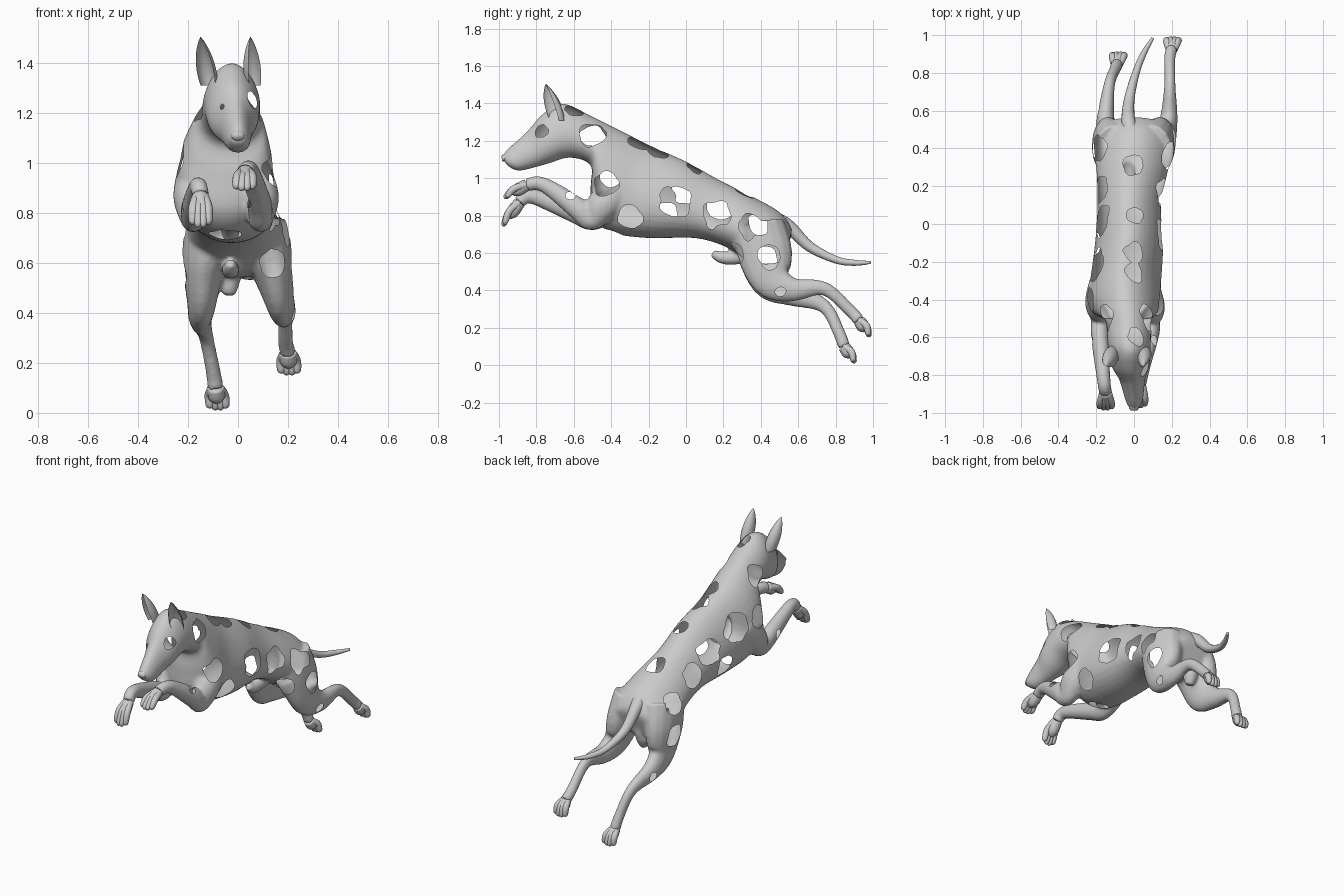
import bpy, bmesh, math
from mathutils import Vector, noise

default_cube = bpy.data.objects.get("Cube")
if default_cube:
    bpy.data.objects.remove(default_cube)

# One plain grey for the whole hide
GREY = (0.6, 0.6, 0.6, 1.0)
hide_grey = bpy.data.materials.new("hide_grey")
hide_grey.use_nodes = True
hide_grey.diffuse_color = GREY
hide_grey.node_tree.nodes["Principled BSDF"].inputs["Base Color"].default_value = GREY


def catmull(rows, steps):
    """Smoothly interpolate rows of numbers."""
    result = []
    last = len(rows) - 1
    for i in range(last):
        a, b, c, d = (rows[max(i - 1, 0)], rows[i], rows[i + 1], rows[min(i + 2, last)])
        for s in range(steps):
            t = s / steps
            result.append([q + t / 2 * (r - p + t * (2 * p - 5 * q + 4 * r - w + t * (3 * (q - r) + w - p)))
                           for p, q, r, w in zip(a, b, c, d)])
    result.append(list(rows[last]))
    return result


def loft(bm, sections, sides=24, taper=0):
    """Closed skin through oval sections (centre, half axis, half axis), narrowed upward by taper."""
    rings = []
    for centre, side, up in sections:
        angles = [math.tau * k / sides for k in range(sides)]
        rings.append([bm.verts.new(centre + side * math.cos(a) * (1 - taper * math.sin(a)) + up * math.sin(a))
                      for a in angles])
    for lower, upper in zip(rings, rings[1:]):
        for k in range(sides):
            n = (k + 1) % sides
            bm.faces.new((lower[k], lower[n], upper[n], upper[k]))
    bm.faces.new(rings[0][::-1])
    bm.faces.new(rings[-1])


def tube(bm, rows, sides=16, steps=5):
    """Limb through rows of x, y, z, radius and, for oval limbs, sideways radius."""
    rows = catmull(rows, steps)
    points = [Vector(row[:3]) for row in rows]
    sections = []
    for i, point in enumerate(points):
        along = points[min(i + 1, len(points) - 1)] - points[max(i - 1, 0)]
        across = (Vector((1, 0, 0)) - along * along.x / along.length_squared).normalized()
        deep, wide = max(rows[i][3], 0.003), max(rows[i][-1], 0.003)
        sections.append((point, across * wide, along.normalized().cross(across) * deep))
    loft(bm, sections, sides)


def finish(bm, name):
    bmesh.ops.recalc_face_normals(bm, faces=bm.faces)
    mesh = bpy.data.meshes.new(name)
    bm.to_mesh(mesh)
    bm.free()
    mesh.materials.append(hide_grey)
    mesh.polygons.foreach_set("use_smooth", [True] * len(mesh.polygons))
    obj = bpy.data.objects.new(name, mesh)
    bpy.context.collection.objects.link(obj)
    return obj


# Trunk and head: top y, top z, bottom y, bottom z, centre x, half width
TRUNK = [(-.98, 1.125, -.965, 1.075, 0, .03), (-.95, 1.16, -.90, 1.04, 0, .048),
         (-.85, 1.25, -.80, 1.06, -.01, .068), (-.77, 1.34, -.73, 1.08, -.02, .1),
         (-.66, 1.40, -.62, 1.11, -.025, .112), (-.52, 1.34, -.51, 1.07, -.03, .12),
         (-.42, 1.29, -.51, .95, -.04, .155), (-.30, 1.23, -.50, .80, -.05, .188),
         (-.18, 1.17, -.40, .71, -.045, .185), (0, 1.09, -.2, .68, -.027, .178),
         (.18, .99, .05, .68, -.025, .165), (.36, .90, .22, .63, -.01, .185),
         (.5, .82, .35, .55, 0, .2), (.56, .74, .50, .55, 0, .16), (.565, .70, .54, .62, 0, .05)]

# Limbs: x, y, z, depth radius, width radius from the root to the paw
LIMBS = {
    "front_left": [(.05, -.32, .98, .09, .08), (.085, -.44, .86, .09, .08), (.09, -.51, .78, .06, .05),
                   (.085, -.58, .84, .06, .05), (.05, -.76, .965, .04, .036), (.03, -.85, .965, .036, .036)],
    "front_right": [(-.16, -.32, .98, .09, .08), (-.18, -.42, .86, .09, .08), (-.18, -.50, .78, .06, .05),
                    (-.18, -.60, .82, .057, .048), (-.16, -.83, .905, .04, .036), (-.15, -.89, .87, .036, .036)],
    "hind_left": [(.095, .38, .74, .15, .11), (.13, .42, .60, .15, .09), (.165, .46, .46, .11, .06),
                  (.185, .57, .405, .065, .046), (.19, .74, .41, .038, .03), (.19, .88, .29, .033, .03),
                  (.2, .925, .24, .034, .034)],
    "hind_right": [(-.105, .38, .74, .15, .11), (-.135, .42, .60, .15, .09), (-.145, .46, .45, .11, .06),
                   (-.15, .57, .38, .065, .046), (-.13, .74, .315, .038, .03), (-.10, .82, .17, .033, .03),
                   (-.09, .845, .10, .034, .034)]}

skin = bmesh.new()
sections = []
for ty, tz, by, bz, cx, half in catmull(TRUNK, 5):
    up = Vector((0, ty - by, tz - bz)) / 2
    sections.append((Vector((cx, (ty + by) / 2, (tz + bz) / 2)), Vector((half, 0, 0)), up))
loft(skin, sections, 32, .2)
for rows in LIMBS.values():
    tube(skin, rows)
# Underside folds behind the belly
tube(skin, [(-.03, .14, .60, .02), (-.03, .20, .575, .035), (-.03, .30, .58, .035), (-.03, .36, .62, .03)])
tube(skin, [(-.03, .50, .60, .04), (-.035, .48, .53, .045), (-.035, .47, .47, .025)])
body = finish(skin, "body_skin")

# Blend trunk and limbs into one continuous hide
remesh = body.modifiers.new("blend", "REMESH")
remesh.mode, remesh.voxel_size = "VOXEL", 0.009
soften = body.modifiers.new("soften", "SMOOTH")
soften.factor, soften.iterations = 0.5, 10
bpy.context.view_layer.update()
graph = bpy.context.evaluated_depsgraph_get()
whole = bpy.data.meshes.new_from_object(body.evaluated_get(graph))
body.modifiers.clear()
body.data = whole

# Torn openings: x, y, z, radius, each moved onto the nearest skin
TORN_LEFT = [(.1, -.49, 1.24, .07), (.2, -.44, .97, .07), (.2, -.05, .88, .085), (.15, -.30, .78, .065),
             (.2, .16, .82, .075), (.2, .34, .77, .075), (.3, .45, .59, .065), (.1, -.8, 1.27, .04),
             (.14, .28, .60, .06), (.3, .50, .38, .03), (.1, -.62, .9, .025)]
TORN_RIGHT = [(-.2, -.5, 1.25, .07), (-.3, -.40, 1.03, .065), (-.3, -.19, 1.03, .085), (-.3, -.1, .79, .065),
              (-.3, .04, .98, .085), (-.3, .2, .9, .07), (-.3, .4, .80, .07), (-.3, .42, .56, .065),
              (-.08, -.84, 1.23, .015), (-.2, .6, .36, .03), (-.3, -.62, .82, .025)]
TORN_MIDDLE = [(.04, -.13, 1.2, .055), (.04, -.23, 1.25, .055), (.03, .07, 1.1, .05), (0, .33, .95, .055),
               (.03, -.58, 1.4, .055), (0, -.6, .9, .065), (-.05, -.4, .65, .06)]
tears = []
for x, y, z, radius in TORN_LEFT + TORN_RIGHT + TORN_MIDDLE:
    hit, spot, normal, index = body.closest_point_on_mesh(Vector((x, y, z)))
    tears.append((spot, normal, radius))

bm = bmesh.new()
bm.from_mesh(whole)
doomed = []
for face in bm.faces:
    middle = face.calc_center_median()
    for spot, normal, radius in tears:
        reach = (middle - spot).length
        if reach < radius * 1.4 and face.normal.dot(normal) > 0:
            if reach < radius * (1 + 0.35 * noise.noise(middle * 17)):
                doomed.append(face)
                break
bmesh.ops.delete(bm, geom=doomed, context="FACES")
# Even out the torn rims
rims = {}
for vert in bm.verts:
    ends = [e.other_vert(vert) for e in vert.link_edges if e.is_boundary]
    if len(ends) == 2:
        rims[vert] = ends
for turn in range(4):
    moved = {v: v.co / 2 + (a.co + b.co) / 4 for v, (a, b) in rims.items()}
    for vert, place in moved.items():
        vert.co = place
bm.to_mesh(whole)
bm.free()
whole.polygons.foreach_set("use_smooth", [True] * len(whole.polygons))

# Paws: four bent toes with claws, spread across the end of each limb
PAW_TIPS = {"front_left": (.025, -.965, .90), "front_right": (-.15, -.975, .755),
            "hind_left": (.205, .98, .16), "hind_right": (-.08, .9, .02)}
for name, tip in PAW_TIPS.items():
    paw = bmesh.new()
    wrist, tip = Vector(LIMBS[name][-1][:3]), Vector(tip)
    bulge = Vector((0, -.012 if "front" in name else .012, .012))
    for k in (-1.5, -.5, .5, 1.5):
        spread = Vector((k * .021, 0, 0))
        end = wrist.lerp(tip, 1 - .07 * abs(k)) + spread
        knuckle = wrist.lerp(tip, .5) + spread * .9 + bulge
        claw = end + (end - knuckle) * .25
        tube(paw, [(*(wrist + spread * .4), .02), (*knuckle, .02), (*end, .016), (*claw, .003)], 10, 4)
    tube(paw, [(*wrist, .032), (*wrist.lerp(tip, .45), .034), (*wrist.lerp(tip, .7), .014)], 12, 4)
    finish(paw, name + "_paw")

# Tail
tail = bmesh.new()
tube(tail, [(-.01, .46, .78, .05), (-.03, .55, .74, .037), (-.025, .66, .635, .028),
            (.01, .80, .565, .02), (.05, .90, .548, .016), (.1, .985, .55, .008)])
finish(tail, "tail")


# Ears: open leaf-shaped cups facing forward
def ear(name, base, tip, width, turn):
    bm = bmesh.new()
    grid = []
    for i in range(13):
        t = i / 12
        centre = Vector(base).lerp(Vector(tip), t)
        reach = width * (1 - t) ** .9 * (.75 + 1.4 * t)
        row = []
        for k in range(13):
            angle = math.radians(-115 + 230 * k / 12) + turn
            row.append(bm.verts.new(centre + Vector((math.sin(angle) * .85, math.cos(angle) * 1.1, 0)) * reach))
        grid.append(row)
    for low, high in zip(grid, grid[1:]):
        for k in range(12):
            bm.faces.new((low[k], low[k + 1], high[k + 1], high[k]))
    bmesh.ops.remove_doubles(bm, verts=bm.verts, dist=.0005)
    finish(bm, name)


ear("right_ear", (-.115, -.69, 1.31), (-.15, -.75, 1.505), .055, .4)
ear("left_ear", (.06, -.69, 1.31), (.05, -.75, 1.505), .05, -.7)

# Nose pad
nose = bmesh.new()
tube(nose, [(0, -.93, 1.125, .02, .02), (0, -.965, 1.11, .022, .028), (0, -.985, 1.105, .014, .02)], 12, 4)
finish(nose, "nose")
